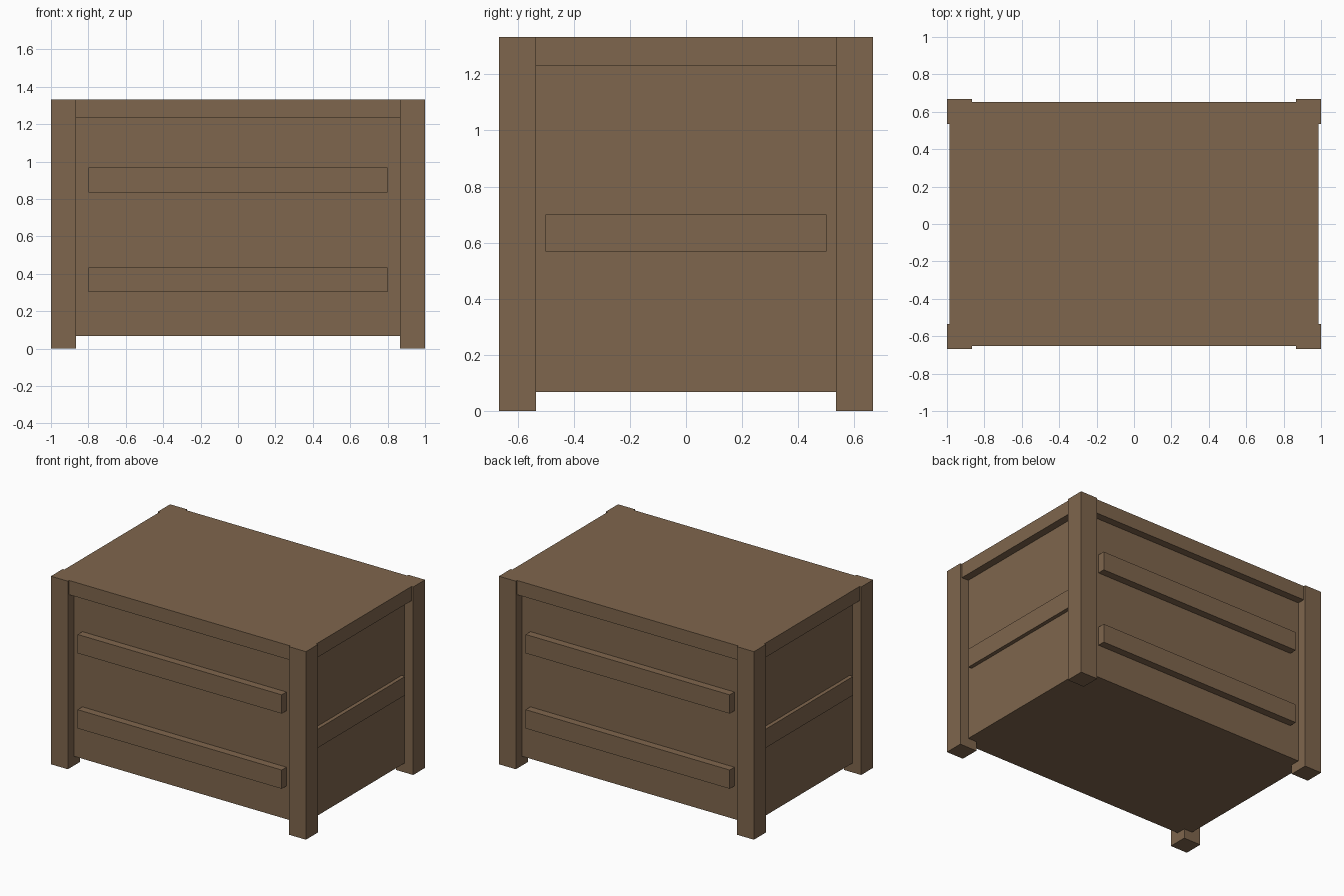
import bpy

cube = bpy.data.objects.get("Cube")
if cube:
    bpy.data.objects.remove(cube, do_unlink=True)

# Single wood colour
wood = bpy.data.materials.new("brown_wood")
wood.use_nodes = True
colour = (0.212, 0.133, 0.074, 1)
wood.diffuse_color = colour
wood.node_tree.nodes["Principled BSDF"].inputs["Base Color"].default_value = colour


def box(name, low, high):
    """Axis-aligned block between two opposite corners."""
    centre = [(a + b) / 2 for a, b in zip(low, high)]
    size = [b - a for a, b in zip(low, high)]
    bpy.ops.mesh.primitive_cube_add(size=1, location=centre)
    part = bpy.context.object
    part.name = name
    part.scale = size
    bpy.ops.object.transform_apply(location=False, rotation=False, scale=True)
    part.data.materials.append(wood)
    return part


WIDTH, DEPTH, HEIGHT = 1.0, 0.667, 1.333   # half width, half depth, full height
POST, SLAT = 0.133, 0.133
BODY_X, BODY_Y = 0.933, 0.6
LID_X, LID_Y, LID_Z = 0.987, 0.653, 1.232
SIDE_SLAT_X = 0.96

# Chest body and lid
box("chest_body", (-BODY_X, -BODY_Y, 0.067), (BODY_X, BODY_Y, LID_Z))
box("lid", (-LID_X, -LID_Y, LID_Z), (LID_X, LID_Y, HEIGHT))

# Corner posts
for x_name, x in (("left", WIDTH - POST / 2), ("right", POST / 2 - WIDTH)):
    for y_name, y in (("front", POST / 2 - DEPTH), ("back", DEPTH - POST / 2)):
        h = POST / 2
        box(f"{y_name}_{x_name}_post", (x - h, y - h, 0), (x + h, y + h, HEIGHT))

# Two slats on the front and on the back
for level, z in (("lower", 0.302), ("upper", 0.835)):
    box(f"front_{level}_slat", (-0.8, -LID_Y, z), (0.8, -BODY_Y, z + SLAT))
    box(f"back_{level}_slat", (-0.8, BODY_Y, z), (0.8, LID_Y, z + SLAT))

# One thinner slat on each side
z = 0.568
box("left_side_slat", (BODY_X, -0.5, z), (SIDE_SLAT_X, 0.5, z + SLAT))
box("right_side_slat", (-SIDE_SLAT_X, -0.5, z), (-BODY_X, 0.5, z + SLAT))
